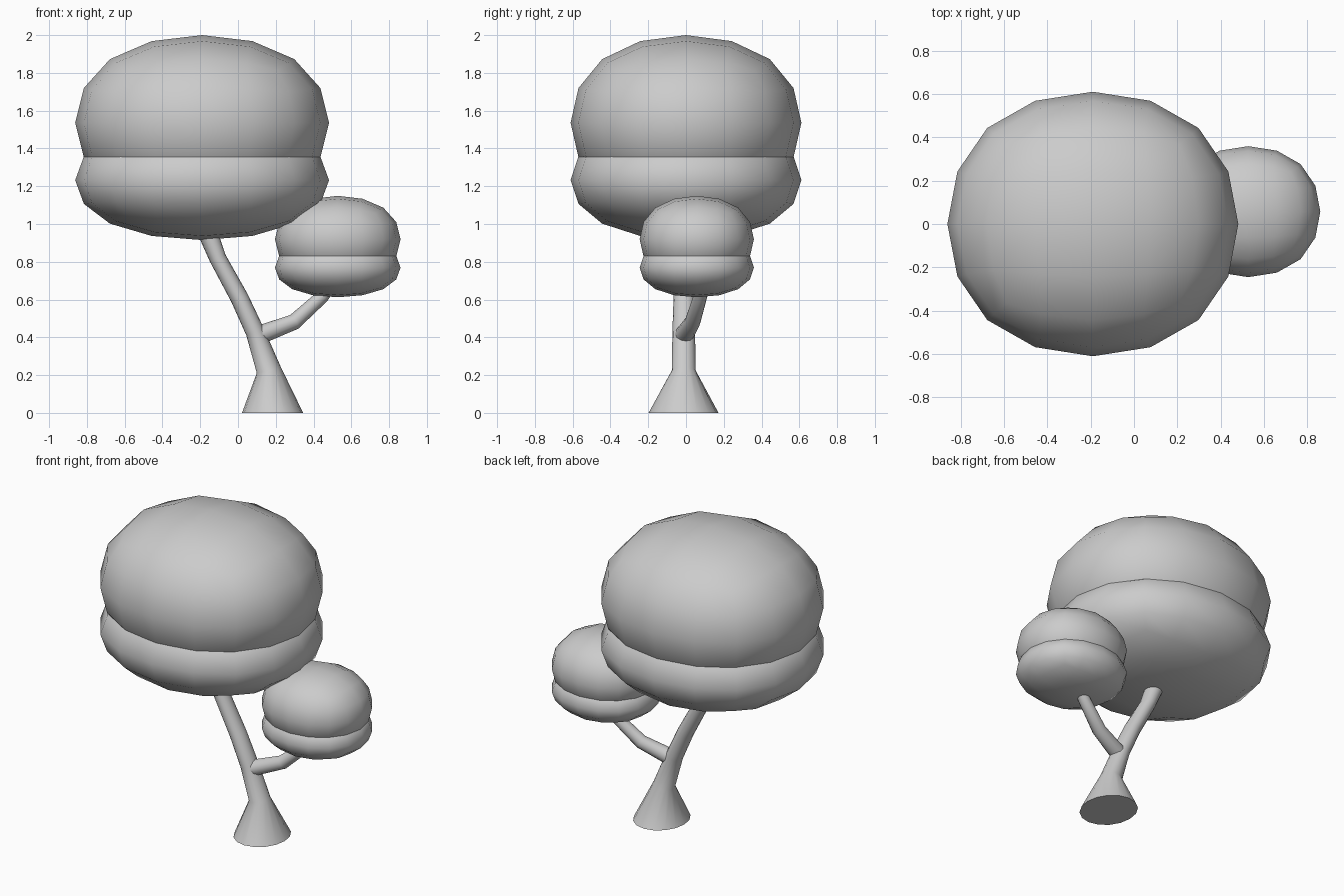
import bpy, bmesh, math
from mathutils import Vector

if "Cube" in bpy.data.objects:
    bpy.data.objects.remove(bpy.data.objects["Cube"])


def blob(name, center, radii):
    """Soft boxy ball: a twice-subdivided cube fitted to the given radii."""
    bpy.ops.mesh.primitive_cube_add(size=2, location=center)
    ob = bpy.context.object
    ob.name = name
    mod = ob.modifiers.new("round", 'SUBSURF')
    mod.levels = 2
    bpy.ops.object.modifier_apply(modifier=mod.name)
    bpy.context.view_layer.update()
    ob.dimensions = [2 * r for r in radii]
    bpy.ops.object.transform_apply(location=False, rotation=False, scale=True)
    bpy.ops.object.shade_smooth()
    return ob


def canopy(name, x, y, seam, s):
    """Two overlapping blobs meeting at height seam."""
    blob(name + "_top", (x, y, seam + 0.181 * s), (0.672 * s, 0.611 * s, 0.464 * s))
    blob(name + "_bottom", (x, y, seam - 0.123 * s), (0.672 * s, 0.611 * s, 0.317 * s))


def limb(name, stations, sides=16, flat_start=False):
    """Tapered tube through stations (x, y, z, radius in xz plane, radius along y)."""
    pts = [Vector(s[:3]) for s in stations]
    bm = bmesh.new()
    rings = []
    for i, s in enumerate(stations):
        t = Vector((0, 0, 0))
        if i > 0:
            t += (pts[i] - pts[i - 1]).normalized()
        if i < len(pts) - 1:
            t += (pts[i + 1] - pts[i]).normalized()
        if flat_start and i == 0:
            t = Vector((0, 0, 1))
        t.normalize()
        u = Vector((0, 1, 0)).cross(t).normalized()
        v = t.cross(u)
        rings.append([bm.verts.new(pts[i] + u * s[3] * math.cos(a) + v * s[4] * math.sin(a))
                      for a in (2 * math.pi * k / sides for k in range(sides))])
    for a, b in zip(rings, rings[1:]):
        for k in range(sides):
            n = (k + 1) % sides
            bm.faces.new((a[k], a[n], b[n], b[k]))
    bm.faces.new(rings[0][::-1])
    bm.faces.new(rings[-1])
    bmesh.ops.recalc_face_normals(bm, faces=bm.faces)
    me = bpy.data.meshes.new(name)
    bm.to_mesh(me)
    bm.free()
    ob = bpy.data.objects.new(name, me)
    bpy.context.collection.objects.link(ob)
    bpy.ops.object.select_all(action='DESELECT')
    ob.select_set(True)
    bpy.context.view_layer.objects.active = ob
    bpy.ops.object.shade_smooth_by_angle(angle=math.radians(45))


# Foliage
canopy("large_canopy", -0.19, 0.0, 1.355, 1.0)
canopy("small_canopy", 0.528, 0.057, 0.83, 0.495)

# Flared, leaning trunk
limb("trunk", [
    (0.183, -0.013, 0.0, 0.162, 0.185),
    (0.164, -0.012, 0.225, 0.066, 0.063),
    (0.09, -0.012, 0.43, 0.05, 0.06),
    (0.008, -0.01, 0.608, 0.048, 0.056),
    (-0.108, -0.005, 0.82, 0.045, 0.052),
    (-0.185, 0.0, 1.02, 0.056, 0.056)], flat_start=True)

# Side branch
limb("branch", [
    (0.115, -0.01, 0.413, 0.05, 0.05),
    (0.298, 0.035, 0.482, 0.042, 0.042),
    (0.445, 0.075, 0.615, 0.036, 0.037),
    (0.50, 0.085, 0.70, 0.036, 0.037)], sides=12)
